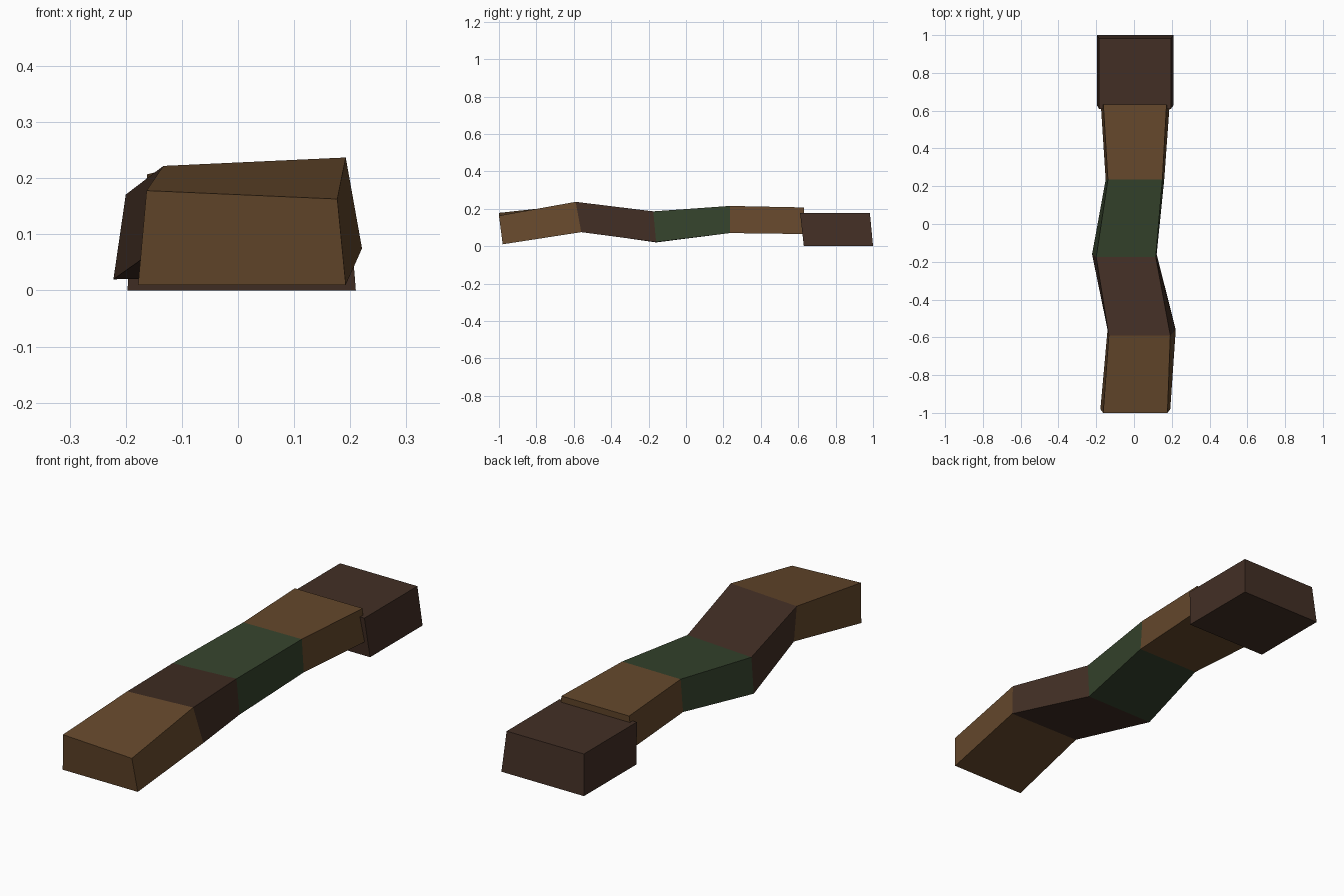
import bpy

if "Cube" in bpy.data.objects:
    bpy.data.objects.remove(bpy.data.objects["Cube"])


def material(name, rgb):
    m = bpy.data.materials.new(name)
    m.diffuse_color = (*rgb, 1)
    m.use_nodes = True
    m.node_tree.nodes["Principled BSDF"].inputs["Base Color"].default_value = m.diffuse_color
    return m


brown = material("tan_brown", (0.13, 0.065, 0.025))
dark = material("dark_brown", (0.055, 0.028, 0.018))
green = material("moss_green", (0.035, 0.055, 0.025))


def ring(top_y, top_left, top_right, bottom_y, bottom_left, bottom_right):
    """Four-cornered cross-section; each corner is given as (x, z)."""
    return [(bottom_left[0], bottom_y, bottom_left[1]),
            (bottom_right[0], bottom_y, bottom_right[1]),
            (top_right[0], top_y, top_right[1]),
            (top_left[0], top_y, top_left[1])]


def loft(name, rings, mats):
    """Closed four-sided tube through the rings, one material per span."""
    verts = [p for r in rings for p in r]
    last = 4 * (len(rings) - 1)
    faces, slots = [(0, 1, 2, 3)], [0]
    for s in range(len(rings) - 1):
        for i in range(4):
            a, b = 4 * s + i, 4 * s + (i + 1) % 4
            faces.append((a, a + 4, b + 4, b))
            slots.append(s)
    faces.append((last + 3, last + 2, last + 1, last))
    slots.append(len(rings) - 2)
    mesh = bpy.data.meshes.new(name)
    mesh.from_pydata(verts, [], faces)
    for m in mats:
        mesh.materials.append(m)
    for poly, slot in zip(mesh.polygons, slots):
        poly.material_index = slot
    obj = bpy.data.objects.new(name, mesh)
    bpy.context.collection.objects.link(obj)
    return obj


# Winding strip of four joined sections, front to back
loft("winding_strip", [
    ring(-1.00, (-0.163, 0.178), (0.177, 0.163), -0.98, (-0.178, 0.01), (0.192, 0.01)),
    ring(-0.59, (-0.133, 0.222), (0.192, 0.237), -0.56, (-0.14, 0.078), (0.221, 0.075)),
    ring(-0.175, (-0.20, 0.171), (0.115, 0.186), -0.16, (-0.222, 0.02), (0.12, 0.022)),
    ring(0.235, (-0.138, 0.213), (0.15, 0.215), 0.235, (-0.15, 0.07), (0.16, 0.07)),
    ring(0.632, (-0.162, 0.207), (0.172, 0.207), 0.622, (-0.175, 0.065), (0.188, 0.065)),
], [brown, dark, green, brown])

# Separate end block, slanted backwards at the base
loft("end_block", [
    ring(0.61, (-0.185, 0.178), (0.196, 0.178), 0.63, (-0.197, 0.0), (0.21, 0.0)),
    ring(0.983, (-0.185, 0.178), (0.196, 0.178), 1.0, (-0.197, 0.0), (0.21, 0.0)),
], [dark])
